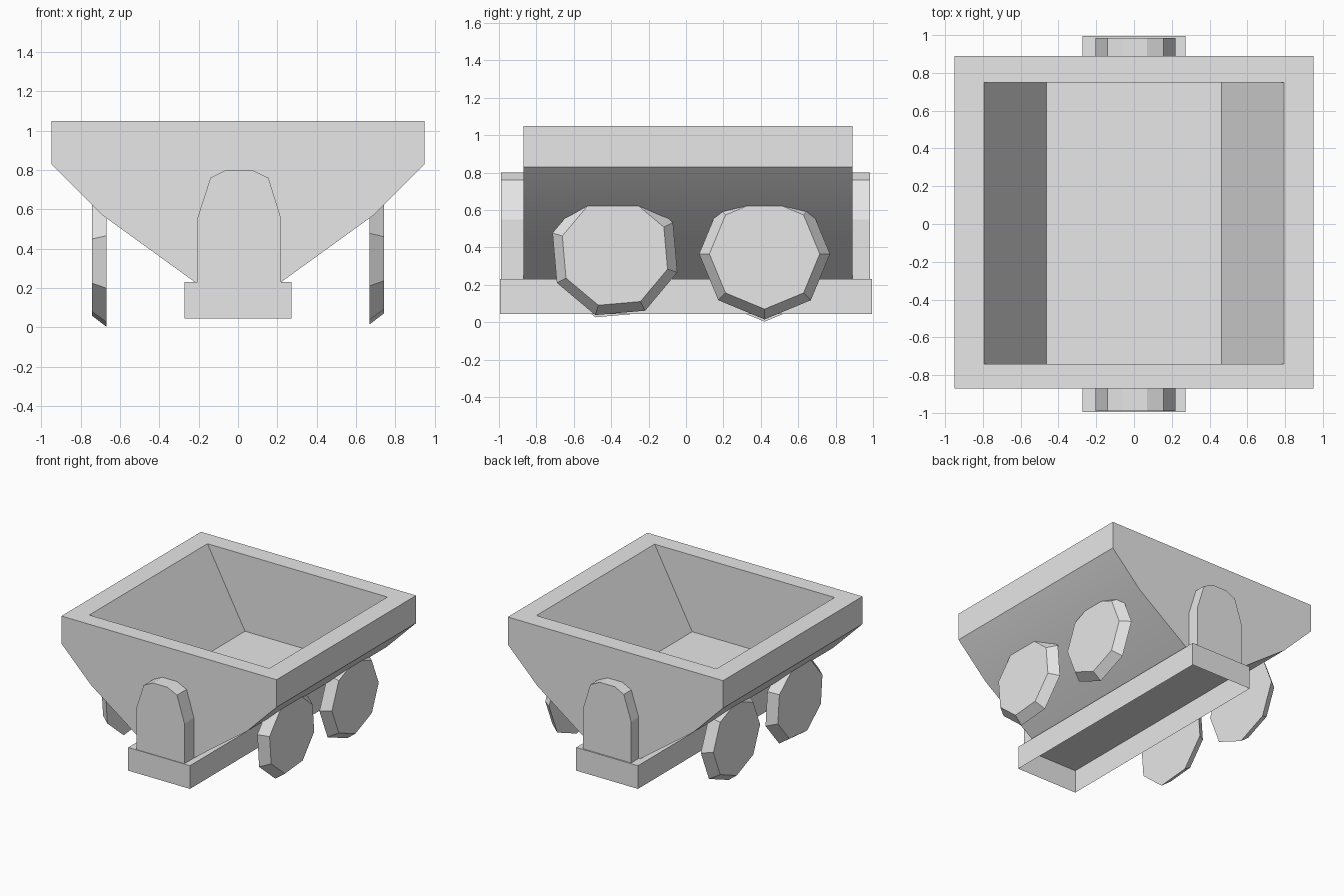
import bpy
import bmesh
from math import radians, cos, sin, pi

cube = bpy.data.objects.get("Cube")
if cube:
    bpy.data.objects.remove(cube, do_unlink=True)

GREY = (0.8, 0.8, 0.8, 1.0)
grey = bpy.data.materials.new("plain_grey")
grey.use_nodes = True
grey.diffuse_color = GREY
grey.node_tree.nodes["Principled BSDF"].inputs["Base Color"].default_value = GREY


def finish(name, bm):
    """Turn a bmesh into a grey object."""
    bmesh.ops.recalc_face_normals(bm, faces=bm.faces)
    mesh = bpy.data.meshes.new(name)
    bm.to_mesh(mesh)
    bm.free()
    mesh.materials.append(grey)
    obj = bpy.data.objects.new(name, mesh)
    bpy.context.collection.objects.link(obj)
    return obj


def loft(name, ring_a, ring_b):
    """Closed solid between two matching rings of points."""
    bm = bmesh.new()
    a = [bm.verts.new(p) for p in ring_a]
    b = [bm.verts.new(p) for p in ring_b]
    bm.faces.new(a)
    bm.faces.new(b)
    for i in range(len(a)):
        j = (i + 1) % len(a)
        bm.faces.new((a[i], a[j], b[j], b[i]))
    return finish(name, bm)


def prism(name, profile, y0, y1):
    """Extrude an x-z profile along y."""
    return loft(name, [(x, y0, z) for x, z in profile],
                [(x, y1, z) for x, z in profile])


def mirrored(half):
    return half + [(-x, z) for x, z in reversed(half)]


# Hopper body with sloping sides
hopper = prism("hopper", mirrored([(0.22, 0.23), (0.69, 0.57), (0.95, 0.83), (0.95, 1.05)]),
               -0.87, 0.89)

# Hollow inside: sloping sides, upright ends, flat floor
slope = (0.795 - 0.463) / (1.05 - 0.44)
top = 1.15
cutter = prism("hopper_cutter", mirrored([(0.463, 0.44), (0.463 + slope * (top - 0.44), top)]),
               -0.74, 0.75)
cutter.hide_render = True
cut = hopper.modifiers.new("hollow", "BOOLEAN")
cut.operation = "DIFFERENCE"
cut.solver = "EXACT"
cut.object = cutter
bpy.context.view_layer.objects.active = hopper
hopper.select_set(True)
bpy.ops.object.modifier_apply(modifier="hollow")
bpy.data.objects.remove(cutter, do_unlink=True)
bpy.ops.object.shade_smooth_by_angle(angle=radians(30))

# Chassis: thin box, open underneath
bm = bmesh.new()
bmesh.ops.create_cube(bm, size=1)
for v in bm.verts:
    v.co = (v.co.x * 0.545, v.co.y * 1.99, 0.1375 + v.co.z * 0.185)
bm.normal_update()
bmesh.ops.delete(bm, geom=[f for f in bm.faces if f.normal.z < -0.5], context="FACES")
finish("chassis", bm)

# Rounded end plates
plate = [(-0.205, 0.23), (-0.205, 0.56), (-0.14, 0.76), (-0.06, 0.8),
         (0.07, 0.8), (0.155, 0.76), (0.22, 0.55), (0.22, 0.23)]
prism("front_end_plate", plate, -0.99, -0.86)
prism("back_end_plate", plate, 0.88, 0.985)


# Eight-sided wheels, narrower on the outer face
def wheel(name, side, y, z, turn):
    def ring(x, r):
        return [(x, y + r * cos(turn + k * pi / 4), z + r * sin(turn + k * pi / 4))
                for k in range(8)]
    return loft(name, ring(side * 0.67, 0.35), ring(side * 0.742, 0.295))


for side, label, drop in ((1, "left", 0), (-1, "right", 0.012)):
    wheel("front_wheel_" + label, side, -0.38, 0.372 - drop, radians(-17.5))
    wheel("back_wheel_" + label, side, 0.42, 0.365 - drop, 0)
